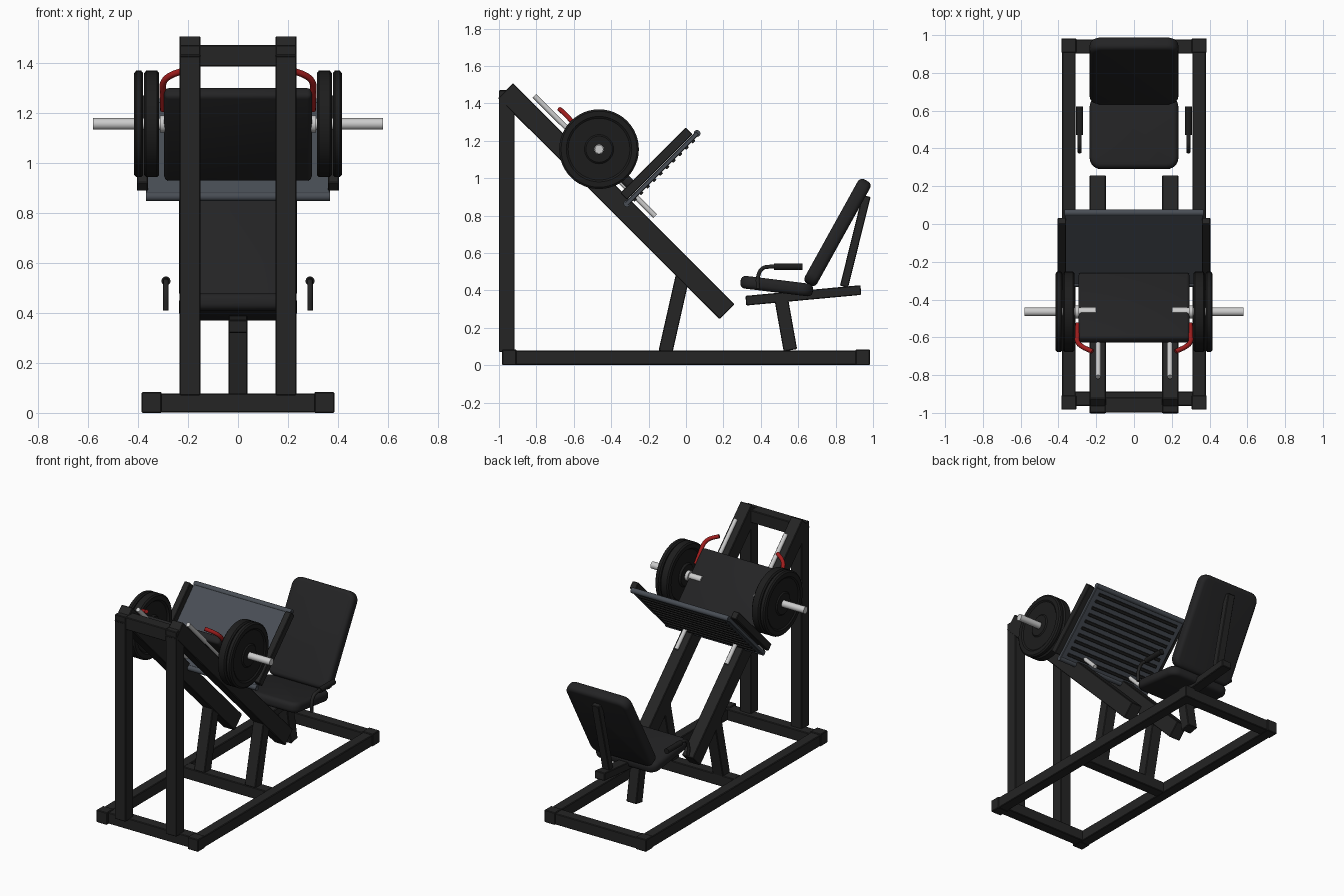
import bpy, bmesh, math
from mathutils import Matrix, Vector

cube = bpy.data.objects.get("Cube")
if cube:
    bpy.data.objects.remove(cube, do_unlink=True)


def material(name, rgb, rough=0.5):
    m = bpy.data.materials.new(name)
    m.use_nodes = True
    m.diffuse_color = (*rgb, 1)
    bsdf = m.node_tree.nodes["Principled BSDF"]
    bsdf.inputs["Base Color"].default_value = (*rgb, 1)
    bsdf.inputs["Roughness"].default_value = rough
    return m


FRAME = material("frame black", (0.018, 0.018, 0.018))
PAD = material("pad black", (0.017, 0.017, 0.018))
RUBBER = material("weight black", (0.012, 0.012, 0.012))
GREY = material("slate grey", (0.065, 0.075, 0.09))
STEEL = material("bright steel", (0.6, 0.6, 0.6))
RED = material("red", (0.35, 0.012, 0.012))


def add(name, bm, mat, smooth=True):
    bmesh.ops.recalc_face_normals(bm, faces=bm.faces)
    mesh = bpy.data.meshes.new(name)
    bm.to_mesh(mesh)
    bm.free()
    mesh.materials.append(mat)
    ob = bpy.data.objects.new(name, mesh)
    bpy.context.collection.objects.link(ob)
    if smooth:
        bpy.ops.object.select_all(action="DESELECT")
        ob.select_set(True)
        bpy.context.view_layer.objects.active = ob
        bpy.ops.object.shade_smooth_by_angle(angle=math.radians(35))
    return ob


def slab(name, center, size, mat, angle=0, bevel=0.004, segments=1, corner=0):
    """Box tilted about x; corner rounds its outline, bevel softens its edges."""
    bm = bmesh.new()
    bmesh.ops.create_cube(bm, size=1, matrix=Matrix.Diagonal((*size, 1)))
    if corner:
        upright = [e for e in bm.edges
                   if abs(e.verts[0].co.z - e.verts[1].co.z) > size[2] / 2]
        bmesh.ops.bevel(bm, geom=upright, offset=corner, segments=6,
                        profile=0.5, affect="EDGES")
    sharp = [e for e in bm.edges if e.calc_face_angle(0) > 0.6]
    bmesh.ops.bevel(bm, geom=sharp, offset=bevel, segments=segments,
                    profile=0.5, affect="EDGES")
    ob = add(name, bm, mat, segments > 1)
    ob.location = center
    ob.rotation_euler.x = angle
    return ob


def beam(name, x, p, q, width, depth, mat=FRAME):
    """Square tube between two (y, z) points."""
    dy, dz = q[0] - p[0], q[1] - p[1]
    center = (x, (p[0] + q[0]) / 2, (p[1] + q[1]) / 2)
    return slab(name, center, (width, math.hypot(dy, dz), depth), mat,
                math.atan2(dz, dy))


def rod(name, p, q, radius, mat, sides=24):
    p, q = Vector(p), Vector(q)
    bm = bmesh.new()
    turn = (q - p).to_track_quat("Z", "Y").to_matrix().to_4x4()
    bmesh.ops.create_cone(bm, cap_ends=True, segments=sides, radius1=radius,
                          radius2=radius, depth=(q - p).length,
                          matrix=Matrix.Translation((p + q) / 2) @ turn)
    return add(name, bm, mat)


def tube(name, points, radius, mat):
    """Bent round tube through points."""
    curve = bpy.data.curves.new(name, "CURVE")
    curve.dimensions = "3D"
    curve.bevel_depth = radius
    curve.bevel_resolution = 3
    curve.resolution_u = 6
    curve.use_fill_caps = True
    spline = curve.splines.new("BEZIER")
    spline.bezier_points.add(len(points) - 1)
    for bp, co in zip(spline.bezier_points, points):
        bp.co = co
        bp.handle_left_type = bp.handle_right_type = "AUTO"
    curve.materials.append(mat)
    ob = bpy.data.objects.new(name, curve)
    bpy.context.collection.objects.link(ob)


def weight(name, side, x, thick, radius, y, z):
    """Lathed weight plate with a raised rim and hub on both faces."""
    dip = thick * 0.2
    half = [(0.025, 0), (0.07, 0), (0.078, dip), (0.165, dip), (0.175, 0),
            (radius - 0.01, 0), (radius, 0.008)]
    profile = [(d, r) for r, d in half] + [(thick - d, r) for r, d in reversed(half)]
    bm = bmesh.new()
    verts = [bm.verts.new((side * (x + d), y, z + r)) for d, r in profile]
    edges = [bm.edges.new(pair) for pair in zip(verts, verts[1:] + verts[:1])]
    bmesh.ops.spin(bm, geom=verts + edges, cent=(0, y, z), axis=(1, 0, 0),
                   angle=math.tau, steps=48)
    bmesh.ops.remove_doubles(bm, verts=bm.verts, dist=0.0001)
    add(name, bm, RUBBER)


SLOPE = math.radians(45)
SIDES = ((1, "left"), (-1, "right"))

# Floor frame
for y, where in ((-0.925, "front"), (-0.108, "middle"), (0.94, "rear")):
    slab(where + "_floor_beam", (0, y, 0.04), (0.63, 0.075, 0.076), FRAME)
slab("top_cross_beam", (0, -0.958, 1.428), (0.31, 0.08, 0.085), FRAME)

AXLE_Y, AXLE_Z = -0.465, 1.155
for s, side in SIDES:
    slab(side + "_floor_rail", (s * 0.345, 0, 0.04), (0.072, 1.95, 0.076), FRAME)
    for y in (-0.945, 0.945):
        slab(side + "_rail_cap", (s * 0.345, y, 0.042), (0.08, 0.075, 0.084), FRAME)
    # Uprights, sloped rails and their legs
    beam(side + "_upright", s * 0.192, (-0.958, 0.07), (-0.958, 1.47), 0.083, 0.084)
    beam(side + "_sloped_rail", s * 0.192, (-0.965, 1.468), (0.22, 0.286), 0.085, 0.113)
    beam(side + "_rail_leg", s * 0.192, (-0.11, 0.07), (-0.015, 0.49), 0.08, 0.075)
    rod(side + "_guide_rod", (s * 0.19, -0.81, 1.44), (s * 0.19, -0.165, 0.797),
        0.014, STEEL)
    # Weights on their bar
    rod(side + "_weight_bar", (s * 0.2, AXLE_Y, AXLE_Z), (s * 0.58, AXLE_Y, AXLE_Z),
        0.023, STEEL)
    rod(side + "_bar_collar", (s * 0.29, AXLE_Y, AXLE_Z), (s * 0.312, AXLE_Y, AXLE_Z),
        0.034, STEEL)
    weight(side + "_inner_weight", s, 0.315, 0.06, 0.213, AXLE_Y, AXLE_Z)
    weight(side + "_outer_weight", s, 0.379, 0.036, 0.213, AXLE_Y, AXLE_Z)
    # Red release handle
    tube(side + "_release_handle",
         [(s * 0.298, -0.53, 1.21), (s * 0.3, -0.59, 1.28), (s * 0.298, -0.625, 1.32),
          (s * 0.28, -0.645, 1.342), (s * 0.22, -0.675, 1.368)], 0.013, RED)
    # Foot plate side bar
    slab(side + "_plate_side_bar", (s * 0.382, -0.158, 1.078), (0.045, 0.495, 0.05),
         FRAME, SLOPE)
    # Seat grab handle
    tube(side + "_seat_handle",
         [(s * 0.288, 0.385, 0.41), (s * 0.288, 0.387, 0.48), (s * 0.288, 0.41, 0.518),
          (s * 0.288, 0.45, 0.527), (s * 0.288, 0.6, 0.527)], 0.011, FRAME)
    rod(side + "_hand_grip", (s * 0.288, 0.47, 0.527), (s * 0.288, 0.623, 0.527),
        0.018, RUBBER)

# Carriage cover lying on the rails
slab("carriage_cover", (0, -0.443, 1.113), (0.59, 0.49, 0.055), PAD, -SLOPE,
     bevel=0.018, segments=3)

# Foot plate with rounded ends and grip ribs
PLATE = Vector((0, -0.128, 1.052))
ALONG = Vector((0, 1, 1)).normalized()
OUT = Vector((0, 1, -1)).normalized()
slab("foot_plate", PLATE, (0.735, 0.54, 0.026), GREY, SLOPE)
for end in (-1, 1):
    lip = PLATE + ALONG * 0.265 * end
    rod("foot_plate_lip", lip - Vector((0.367, 0, 0)), lip + Vector((0.367, 0, 0)),
        0.018, GREY)
RIBS = 10
for i in range(RIBS):
    offset = (i - (RIBS - 1) / 2) * 0.049
    slab("foot_plate_rib", PLATE + ALONG * offset + OUT * 0.015,
         (0.66, 0.02, 0.014), RUBBER, SLOPE, bevel=0.002)

# Seat, backrest and their supports
slab("seat_pad", (0, 0.485, 0.423), (0.47, 0.39, 0.068), PAD, math.radians(-7),
     bevel=0.026, segments=4, corner=0.06)
slab("backrest_pad", (0, 0.81, 0.71), (0.47, 0.635, 0.075), PAD, math.radians(61),
     bevel=0.026, segments=4, corner=0.06)
beam("seat_rail", 0, (0.32, 0.345), (0.935, 0.402), 0.075, 0.052)
beam("seat_post", 0, (0.558, 0.08), (0.51, 0.35), 0.075, 0.073)
beam("backrest_brace", 0, (0.845, 0.42), (0.965, 0.905), 0.055, 0.045)
